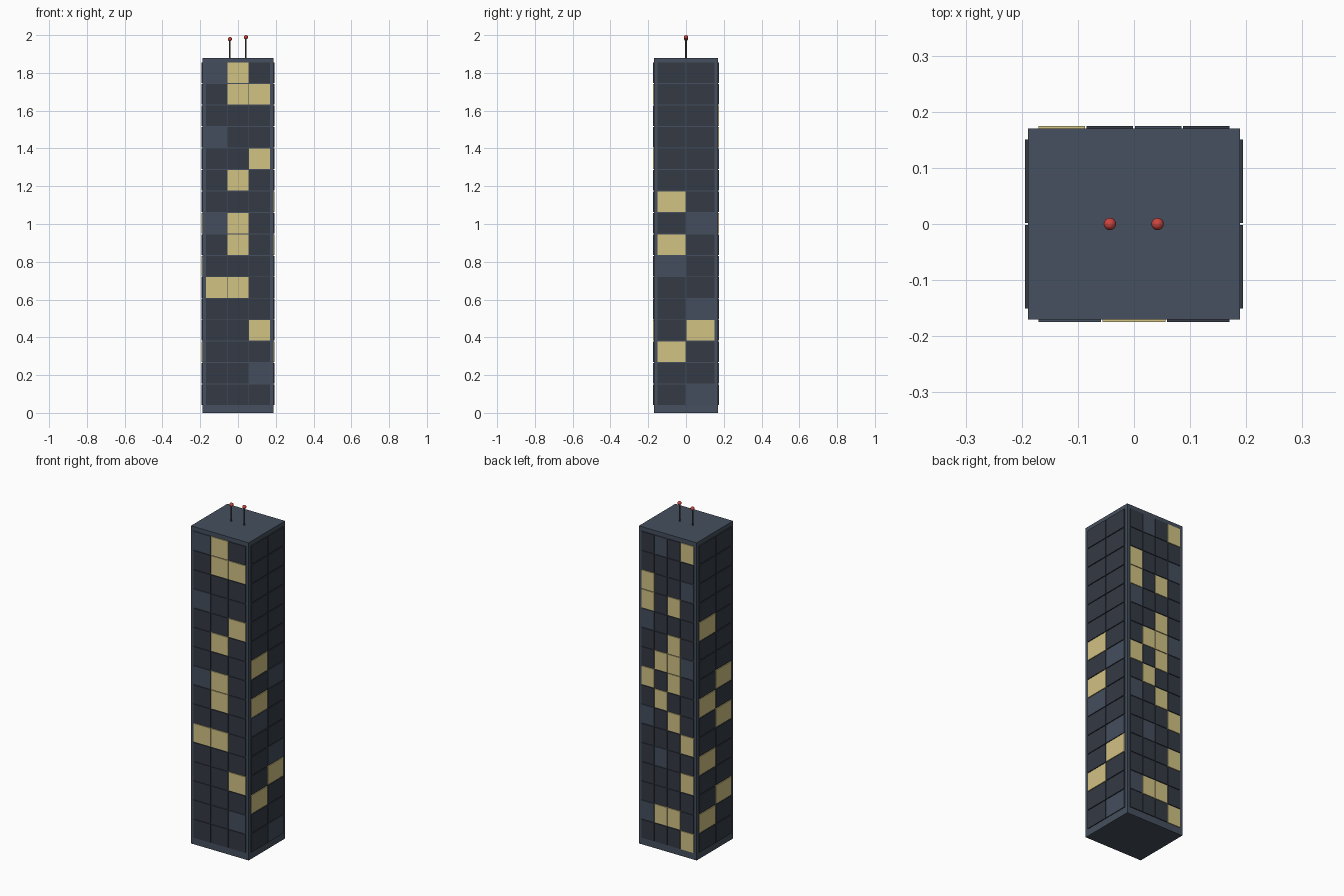
import bpy, bmesh, math
from mathutils import Matrix, Vector

if "Cube" in bpy.data.objects:
    bpy.data.objects.remove(bpy.data.objects["Cube"])

HX, HY, H = 0.189, 0.17, 1.88          # half width, half depth, height of tower
ROWS, Z0, PITCH, WIN_H = 16, 0.039, 0.1136, 0.109


def material(name, rgb):
    m = bpy.data.materials.new(name)
    m.diffuse_color = (*rgb, 1)
    m.use_nodes = True
    m.node_tree.nodes["Principled BSDF"].inputs["Base Color"].default_value = m.diffuse_color
    return m


SLATE = material("slate", (0.06, 0.08, 0.112))
DARK = material("dark_glass", (0.034, 0.042, 0.058))
TINT = material("tinted_glass", (0.057, 0.076, 0.11))
LIT = material("lit_glass", (0.64, 0.54, 0.23))
METAL = material("mast_grey", (0.08, 0.085, 0.09))
RED = material("beacon_red", (0.6, 0.06, 0.05))


def finish(name, bm, mats):
    me = bpy.data.meshes.new(name)
    bm.to_mesh(me)
    bm.free()
    for m in mats:
        me.materials.append(m)
    ob = bpy.data.objects.new(name, me)
    bpy.context.collection.objects.link(ob)
    return ob


def add_box(bm, centre, size, rot=Matrix(), mat=0):
    mx = rot @ Matrix.Translation(centre) @ Matrix.Diagonal((*size, 1))
    verts = bmesh.ops.create_cube(bm, size=1, matrix=mx)["verts"]
    for f in {f for v in verts for f in v.link_faces}:
        f.material_index = mat


# Tower block
bm = bmesh.new()
add_box(bm, Vector((0, 0, H / 2)), (2 * HX, 2 * HY, H))
finish("tower_body", bm, [SLATE])


# Window panels: each facade is seen from outside, rows from top to bottom,
# D = dark, S = tinted, L = lit
def facade(name, turn, dist, pitch, gap, pattern):
    bm = bmesh.new()
    rot = Matrix.Rotation(math.radians(turn), 4, 'Z')
    for i, row in enumerate(pattern.split()):
        z = Z0 + (ROWS - 1 - i + 0.5) * PITCH
        for j, kind in enumerate(row):
            u = (j - (len(row) - 1) / 2) * pitch
            add_box(bm, Vector((u, -dist, z)), (pitch - gap, 0.01, WIN_H),
                    rot, "DSL".index(kind))
    finish(name, bm, [DARK, TINT, LIT])


facade("front_windows", 0, HY, 0.1145, 0.003,
       "SLD DLL DDD SDD DDL DLD DDD SLD DLD DDD LLD DDD DDL DDD DDS DDD")
facade("right_windows", 90, HX, 0.152, 0.003,
       "DD DD DD DD DD DD LD DS LD SD DD DS DL LD DD DS")
facade("back_windows", 180, HY, 0.0858, 0.003,
       "DSDL DDDD LDDS LDLD SDDD DDLD DLLS LDLD "
       "DLDD SDLD DDDL DSDD DDDL DDDD SLLD DDDL")
facade("left_windows", 270, HX, 0.152, 0.003,
       "DD DD DD DD LD DD DD DL LD DL DD LD DD DL LD DD")

# Roof masts with red beacons
for side, x, top in (("left", -0.043, 1.979), ("right", 0.042, 1.989)):
    bm = bmesh.new()
    bmesh.ops.create_cone(bm, cap_ends=True, segments=8, radius1=0.004, radius2=0.004,
                          depth=top - H + 0.01,
                          matrix=Matrix.Translation((x, 0, (top + H - 0.01) / 2)))
    finish(side + "_mast", bm, [METAL])
    bm = bmesh.new()
    bmesh.ops.create_uvsphere(bm, u_segments=16, v_segments=10, radius=0.011,
                              matrix=Matrix.Translation((x, 0, top)))
    for f in bm.faces:
        f.smooth = True
    finish(side + "_beacon", bm, [RED])
